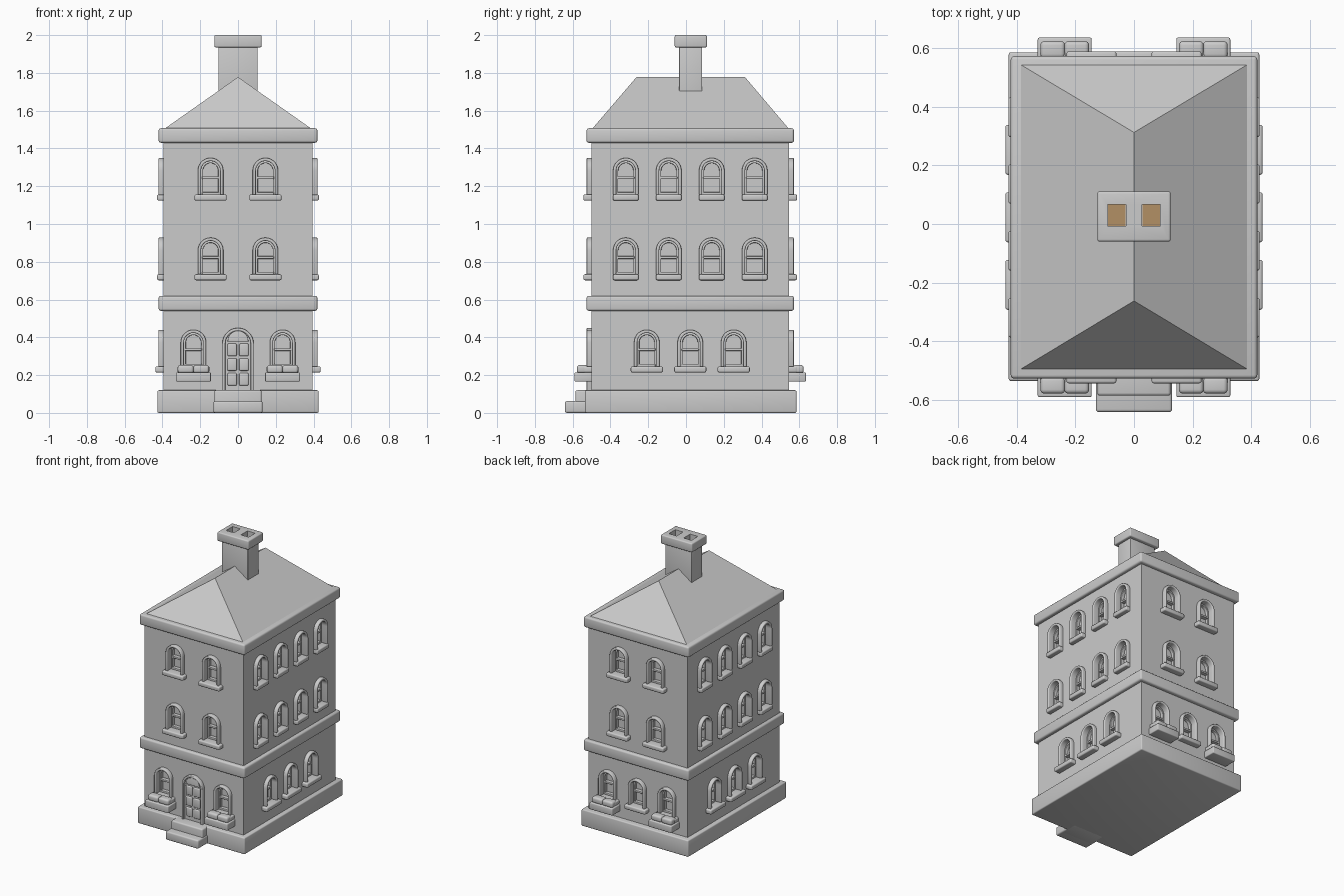
import bpy, bmesh
from math import sin, cos, pi
from mathutils import Matrix, Vector

if "Cube" in bpy.data.objects:
    bpy.data.objects.remove(bpy.data.objects["Cube"])

CY = 0.0225                     # centre of the house in depth
HX, HY = 0.395, 0.5225          # wall half sizes


def finish(bm, name, bevel=0.0, seg=3, M=None, colour=None):
    bmesh.ops.recalc_face_normals(bm, faces=bm.faces)
    if bevel:
        es = [e for e in bm.edges if e.is_manifold and e.calc_face_angle() > 0.6]
        bmesh.ops.bevel(bm, geom=es, offset=bevel, segments=seg, profile=0.5,
                        affect='EDGES', clamp_overlap=True)
    me = bpy.data.meshes.new(name)
    bm.to_mesh(me)
    bm.free()
    for p in me.polygons:
        p.use_smooth = True
    me.set_sharp_from_angle(angle=0.6)
    if colour:
        mat = bpy.data.materials.new(name)
        mat.diffuse_color = colour
        mat.use_nodes = True
        mat.node_tree.nodes["Principled BSDF"].inputs["Base Color"].default_value = mat.diffuse_color
        me.materials.append(mat)
    return place(name, me, M)


def place(name, me, M=None):
    ob = bpy.data.objects.new(name, me)
    bpy.context.collection.objects.link(ob)
    if M:
        ob.matrix_world = M
    return ob


def add_box(bm, x0, x1, y0, y1, z0, z1):
    M = Matrix.Translation(((x0 + x1) / 2, (y0 + y1) / 2, (z0 + z1) / 2))
    M = M @ Matrix.Diagonal((x1 - x0, y1 - y0, z1 - z0, 1))
    bmesh.ops.create_cube(bm, size=1, matrix=M)


def box(name, dims, bevel=0.0, M=None, colour=None):
    bm = bmesh.new()
    add_box(bm, *dims)
    return finish(bm, name, bevel, M=M, colour=colour)


def arch(w, z0, zs, n=14):
    arc = [(w * cos(pi * i / n), zs + w * sin(pi * i / n)) for i in range(n + 1)]
    return [(w, z0)] + arc + [(-w, z0)]


def prism(bm, pts, y0, y1, M=Matrix()):
    a = [bm.verts.new(M @ Vector((x, y0, z))) for x, z in pts]
    b = [bm.verts.new(M @ Vector((x, y1, z))) for x, z in pts]
    bm.faces.new(a)
    bm.faces.new(b[::-1])
    for i in range(len(pts)):
        j = (i + 1) % len(pts)
        bm.faces.new((a[i], b[i], b[j], a[j]))


def arch_frame(name, w, t, z0, zs, y0, y1, bevel):
    bm = bmesh.new()
    prism(bm, arch(w, z0, zs) + arch(w - t, z0, zs)[::-1], y0, y1)
    return finish(bm, name, bevel)


def cut(ob, bm, name):
    bmesh.ops.recalc_face_normals(bm, faces=bm.faces)
    me = bpy.data.meshes.new(name)
    bm.to_mesh(me)
    bm.free()
    c = place(name, me)
    c.hide_render = True
    c.hide_viewport = False
    c.display_type = 'WIRE'
    m = ob.modifiers.new("cut", 'BOOLEAN')
    m.object, m.operation, m.solver = c, 'DIFFERENCE', 'EXACT'


# Wall-local frames: x across, -y outwards, z up
centre = Matrix.Translation((0, CY, 0))
FRONT = centre @ Matrix.Translation((0, -HY, 0))
BACK = centre @ Matrix.Rotation(pi, 4, 'Z') @ Matrix.Translation((0, -HY, 0))
RIGHT = centre @ Matrix.Rotation(pi / 2, 4, 'Z') @ Matrix.Translation((0, -HX, 0))
LEFT = centre @ Matrix.Rotation(-pi / 2, 4, 'Z') @ Matrix.Translation((0, -HX, 0))

# Main masses
walls = box("walls", (-HX, HX, CY - HY, CY + HY, 0.08, 1.46))
box("plinth", (-0.427, 0.427, -0.535, 0.585, 0, 0.12), 0.008)
for name, z0, z1 in (("floor_band", 0.54, 0.62), ("eaves_cornice", 1.43, 1.507)):
    box(name, (-0.42, 0.42, CY - 0.549, CY + 0.549, z0, z1), 0.012)

# Hipped roof
bm = bmesh.new()
e = [bm.verts.new(v) for v in ((-HX, -0.5, 1.5), (HX, -0.5, 1.5), (HX, 0.548, 1.5), (-HX, 0.548, 1.5))]
r = [bm.verts.new((0, y, 1.778)) for y in (-0.262, 0.312)]
for f in ((e[0], e[1], r[0]), (e[1], e[2], r[1], r[0]), (e[2], e[3], r[1]),
          (e[3], e[0], r[0], r[1]), e[::-1]):
    bm.faces.new(f)
finish(bm, "hipped_roof")

# Chimney with two flues
box("chimney_stack", (-0.104, 0.104, -0.037, 0.086, 1.62, 1.945), 0.004)
cap = box("chimney_cap", (-0.125, 0.125, -0.06, 0.111, 1.935, 2.0), 0.008)
bm = bmesh.new()
for s in (-1, 1):
    add_box(bm, s * 0.059 - 0.031, s * 0.059 + 0.031, -0.007, 0.067, 1.952, 2.05)
    box("flue", (s * 0.059 - 0.03, s * 0.059 + 0.03, -0.006, 0.066, 1.946, 1.956),
        colour=(0.45, 0.28, 0.13, 1))
cut(cap, bm, "flue_cutter")

# Entrance steps
box("upper_step", (-0.125, 0.125, -0.585, -0.45, 0, 0.12), 0.01)
box("lower_step", (-0.13, 0.13, -0.641, -0.45, 0, 0.062), 0.01)

# Shared window parts, bottom of the opening at z = 0
H, SPRING = 0.195, 0.1275
frame = arch_frame("window_frame", 0.0675, 0.017, -0.002, SPRING, -0.026, 0.045, 0.006)
sash = arch_frame("window_sash", 0.052, 0.012, -0.002, SPRING, 0.018, 0.045, 0.003)
bm = bmesh.new()
add_box(bm, -0.045, 0.045, 0.014, 0.045, 0.083, 0.097)
add_box(bm, -0.045, 0.045, 0.016, 0.045, -0.002, 0.014)
rails = finish(bm, "window_rails", 0.003)
wide_sill = box("window_sill", (-0.085, 0.085, -0.043, 0.045, -0.031, 0.001), 0.008)
slim_sill = box("slim_sill", (-0.0675, 0.0675, -0.033, 0.045, -0.031, 0.001), 0.008)
planter = box("flower_box", (-0.092, 0.092, -0.09, 0.01, -0.08, -0.03), 0.006)
bm = bmesh.new()
add_box(bm, -0.083, 0.001, -0.078, -0.02, -0.035, 0.008)
add_box(bm, -0.001, 0.083, -0.078, -0.02, -0.035, 0.008)
plants = finish(bm, "flower_box_plants", 0.014, 4)
parts = (frame, sash, rails, wide_sill, slim_sill, planter, plants)

# Window layout: wall, offset, opening bottom, sill, has flower box
layout = []
for wall in (FRONT, BACK):
    layout += [(wall, x, z, wide_sill, False) for x in (-0.145, 0.145) for z in (0.733, 1.155)]
    layout += [(wall, x, 0.245, wide_sill, True) for x in (-0.236, 0.236)]
layout.append((BACK, 0, 0.245, wide_sill, False))
for wall in (LEFT, RIGHT):
    layout += [(wall, (i - 1.5) * 0.2275, z, slim_sill, False) for i in range(4) for z in (0.733, 1.155)]
    layout += [(wall, i * 0.23, 0.245, wide_sill, False) for i in (-1, 0, 1)]

cutters = bmesh.new()
for wall, x, z, sill, flowers in layout:
    M = wall @ Matrix.Translation((x, 0, z))
    prism(cutters, arch(0.06, -0.01, SPRING), -0.03, 0.04, M)
    for p in (frame, sash, rails, sill) + ((planter, plants) if flowers else ()):
        place(p.name, p.data, M)
for p in parts:
    bpy.data.objects.remove(p)
cut(walls, cutters, "window_cutter")

# Front door: frame, leaf, panels and fanlight
door = arch_frame("door_frame", 0.083, 0.016, 0.11, 0.367, -0.026, 0.01, 0.005)
door.matrix_world = FRONT
bm = bmesh.new()
prism(bm, arch(0.07, 0.11, 0.367), -0.01, 0.01)
finish(bm, "door_leaf", M=FRONT)
bm = bmesh.new()
for s in (-1, 1):
    for k in range(3):
        add_box(bm, s * 0.031 - 0.025, s * 0.031 + 0.025, -0.019, 0, 0.145 + k * 0.078, 0.211 + k * 0.078)
finish(bm, "door_panels", 0.007, M=FRONT)
bm = bmesh.new()
prism(bm, arch(0.055, 0.378, 0.38), -0.019, 0)
finish(bm, "door_fanlight", 0.006, M=FRONT)
